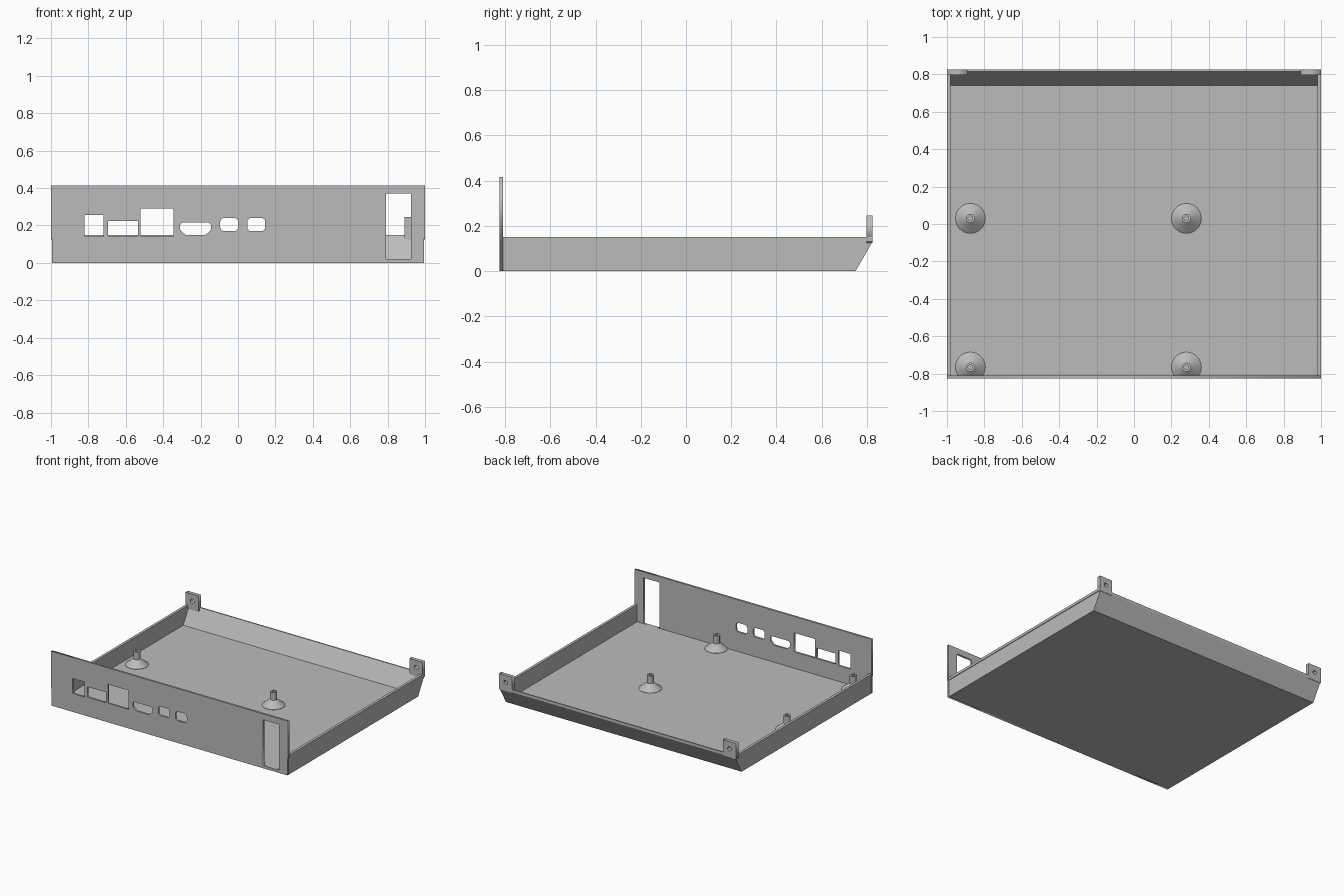
import bpy, bmesh, math
from mathutils import Matrix, Vector

if "Cube" in bpy.data.objects:
    bpy.data.objects.remove(bpy.data.objects["Cube"], do_unlink=True)

GREY = bpy.data.materials.new("plain grey")
GREY.use_nodes = True
GREY.diffuse_color = (0.5, 0.5, 0.5, 1)
GREY.node_tree.nodes["Principled BSDF"].inputs["Base Color"].default_value = (0.5, 0.5, 0.5, 1)


def mesh_object(name, bm):
    bmesh.ops.recalc_face_normals(bm, faces=bm.faces)
    mesh = bpy.data.meshes.new(name)
    bm.to_mesh(mesh)
    bm.free()
    mesh.materials.append(GREY)
    ob = bpy.data.objects.new(name, mesh)
    bpy.context.collection.objects.link(ob)
    return ob


def prism(name, profile, x0, x1):
    """Side profile of (y, z) points stretched along x."""
    bm = bmesh.new()
    face = bm.faces.new([bm.verts.new((x0, y, z)) for y, z in profile])
    side = bmesh.ops.extrude_face_region(bm, geom=[face])["geom"]
    moved = [v for v in side if isinstance(v, bmesh.types.BMVert)]
    bmesh.ops.translate(bm, verts=moved, vec=(x1 - x0, 0, 0))
    return mesh_object(name, bm)


def plate(name, outlines, y0, y1):
    """Upright plate: first (x, z) outline is the edge, the others are holes."""
    curve = bpy.data.curves.new(name, "CURVE")
    curve.dimensions = "2D"
    curve.fill_mode = "BOTH"
    curve.extrude = (y1 - y0) / 2
    for points in outlines:
        spline = curve.splines.new("POLY")
        spline.points.add(len(points) - 1)
        spline.use_cyclic_u = True
        for p, (x, z) in zip(spline.points, points):
            p.co = (x, z, 0, 1)
    temp = bpy.data.objects.new(name + "_outline", curve)
    bpy.context.collection.objects.link(temp)
    bpy.context.view_layer.update()
    bm = bmesh.new()
    bm.from_mesh(temp.evaluated_get(bpy.context.evaluated_depsgraph_get()).to_mesh())
    bpy.data.objects.remove(temp, do_unlink=True)
    bmesh.ops.remove_doubles(bm, verts=bm.verts, dist=0.0001)
    bm.transform(Matrix.Translation((0, (y0 + y1) / 2, 0)) @ Matrix.Rotation(math.pi / 2, 4, "X"))
    return mesh_object(name, bm)


def rect(x0, x1, z0, z1):
    return [(x0, z0), (x1, z0), (x1, z1), (x0, z1)]


def rounded(x0, x1, z0, z1, r, steps=4):
    corners = [(x1 - r, z1 - r), (x0 + r, z1 - r), (x0 + r, z0 + r), (x1 - r, z0 + r)]
    return [(cx + r * math.cos(a), cz + r * math.sin(a))
            for i, (cx, cz) in enumerate(corners)
            for a in [math.pi / 2 * (i + k / steps) for k in range(steps + 1)]]


# Tray with a sloped back wall, hollowed by an inner prism
tray = prism("tray", [(-0.81, 0), (0.75, 0), (0.825, 0.13), (0.825, 0.15), (-0.81, 0.15)], -0.995, 0.995)
cavity = prism("tray_cutter", [(-0.9, 0.02), (0.74, 0.02), (0.827, 0.17), (-0.9, 0.17)], -0.98, 0.98)
cut = tray.modifiers.new("hollow", "BOOLEAN")
cut.operation = "DIFFERENCE"
cut.solver = "EXACT"
cut.object = cavity
cavity.hide_render = True
bpy.context.view_layer.objects.active = tray
bpy.ops.object.modifier_apply(modifier="hollow")
bpy.data.objects.remove(cavity, do_unlink=True)

# Thin lip along the top of each side wall, and back tabs with screw holes
for side, s in (("left", 1), ("right", -1)):
    prism(side + "_lip", [(-0.81, 0.13), (0.825, 0.13), (0.825, 0.15), (-0.81, 0.15)], 0.995 * s, s)
    hole = [(0.945 * s + 0.016 * math.cos(a), 0.19 + 0.016 * math.sin(a))
            for a in [math.tau * k / 24 for k in range(24)]]
    xa, xb = sorted((0.89 * s, s))
    plate(side + "_back_tab", [rect(xa, xb, 0.125, 0.245), hole], 0.797, 0.825)

# Front panel with port openings
edge = [(-0.995, 0), (0.995, 0), (0.995, 0.13), (1, 0.13), (1, 0.415),
        (-1, 0.415), (-1, 0.13), (-0.995, 0.13)]
video_port = [(-0.28, 0.15), (-0.175, 0.15), (-0.15, 0.17), (-0.145, 0.18), (-0.145, 0.205),
              (-0.155, 0.215), (-0.3, 0.215), (-0.31, 0.205), (-0.31, 0.18), (-0.305, 0.17)]
plate("front_panel", [
    edge,
    rect(-0.82, -0.72, 0.14, 0.255),
    rect(-0.695, -0.535, 0.145, 0.225),
    rect(-0.52, -0.345, 0.145, 0.29),
    video_port,
    rounded(-0.095, 0, 0.17, 0.24, 0.02),
    rounded(0.05, 0.145, 0.17, 0.24, 0.02),
    rect(0.79, 0.925, 0.02, 0.37),
], -0.825, -0.81)


# Standoffs: flared foot, post and screw hole, spun from one profile
def standoff(name, x, y):
    bm = bmesh.new()
    path = [(0.08, 0.018), (0.08, 0.022), (0.024, 0.066), (0.024, 0.125),
            (0.012, 0.125), (0.012, 0.06), (0, 0.06)]
    verts = [bm.verts.new((r, 0, z)) for r, z in path]
    edges = [bm.edges.new(pair) for pair in zip(verts, verts[1:])]
    bmesh.ops.spin(bm, geom=verts + edges, axis=(0, 0, 1), cent=(0, 0, 0),
                   angle=math.tau, steps=40, use_duplicate=False)
    bmesh.ops.remove_doubles(bm, verts=bm.verts, dist=0.0001)
    bm.transform(Matrix.Translation((x, y, 0)))
    # Trim the foot where it meets the front panel
    bmesh.ops.bisect_plane(bm, geom=bm.verts[:] + bm.edges[:] + bm.faces[:],
                           plane_co=Vector((0, -0.812, 0)), plane_no=Vector((0, -1, 0)),
                           clear_outer=True)
    ob = mesh_object(name, bm)
    bpy.ops.object.select_all(action="DESELECT")
    ob.select_set(True)
    bpy.context.view_layer.objects.active = ob
    bpy.ops.object.shade_smooth_by_angle(angle=math.radians(30))


for side, x in (("left", 0.28), ("right", -0.875)):
    for end, y in (("front", -0.765), ("back", 0.03)):
        standoff(f"{end}_{side}_standoff", x, y)
